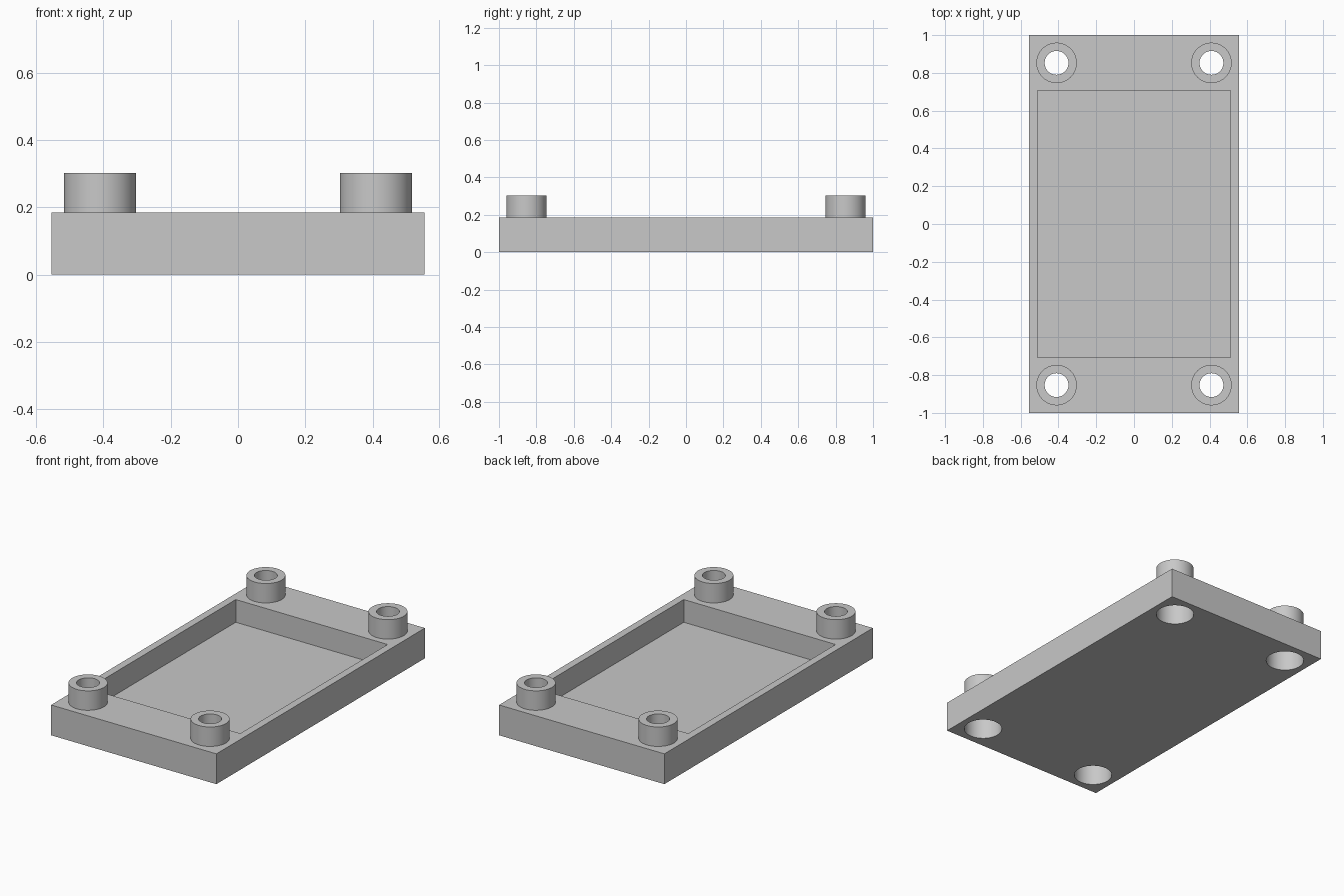
import bpy

cube = bpy.data.objects.get("Cube")
if cube:
    bpy.data.objects.remove(cube, do_unlink=True)

# Overall dimensions
HALF_X, HALF_Y, PLATE_TOP, BOSS_TOP = 0.555, 1.0, 0.184, 0.302
POCKET_X, POCKET_Y, POCKET_FLOOR = 0.51, 0.707, 0.046
BOSS_X, BOSS_Y, BOSS_R, HOLE_R = 0.41, 0.853, 0.107, 0.063
COUNTERBORE_TOP = 0.145

grey = bpy.data.materials.new("plain grey")
grey.use_nodes = True
grey.diffuse_color = (0.58, 0.58, 0.58, 1)
grey.node_tree.nodes["Principled BSDF"].inputs["Base Color"].default_value = grey.diffuse_color


def box(name, half_x, half_y, z0, z1):
    bpy.ops.mesh.primitive_cube_add(size=2, location=(0, 0, (z0 + z1) / 2))
    ob = bpy.context.object
    ob.name = name
    ob.scale = (half_x, half_y, (z1 - z0) / 2)
    bpy.ops.object.transform_apply(location=True, rotation=False, scale=True)
    ob.data.materials.append(grey)
    return ob


def cylinder(name, x, y, radius, z0, z1):
    bpy.ops.mesh.primitive_cylinder_add(vertices=64, radius=radius, depth=z1 - z0,
                                        location=(x, y, (z0 + z1) / 2))
    ob = bpy.context.object
    ob.name = name
    ob.data.materials.append(grey)
    return ob


def combine(target, tool, operation):
    mod = target.modifiers.new(tool.name, 'BOOLEAN')
    mod.operation = operation
    mod.solver = 'EXACT'
    mod.object = tool
    bpy.context.view_layer.objects.active = target
    bpy.ops.object.modifier_apply(modifier=mod.name)
    bpy.data.objects.remove(tool, do_unlink=True)


# Plate with a shallow rectangular pocket
plate = box("base_plate", HALF_X, HALF_Y, 0, PLATE_TOP)
combine(plate, box("pocket_cutter", POCKET_X, POCKET_Y, POCKET_FLOOR, 0.5), 'DIFFERENCE')

# Corner bosses, each with a through hole and a wide counterbore underneath
for sx in (-1, 1):
    for sy in (-1, 1):
        x, y = sx * BOSS_X, sy * BOSS_Y
        combine(plate, cylinder("boss", x, y, BOSS_R, 0.165, BOSS_TOP), 'UNION')
        combine(plate, cylinder("hole_cutter", x, y, HOLE_R, -0.1, 0.5), 'DIFFERENCE')
        combine(plate, cylinder("counterbore_cutter", x, y, BOSS_R, -0.1, COUNTERBORE_TOP),
                'DIFFERENCE')

# Smooth round walls, crisp edges
bpy.ops.object.select_all(action='DESELECT')
plate.select_set(True)
bpy.context.view_layer.objects.active = plate
bpy.ops.object.shade_smooth_by_angle(angle=0.5)
